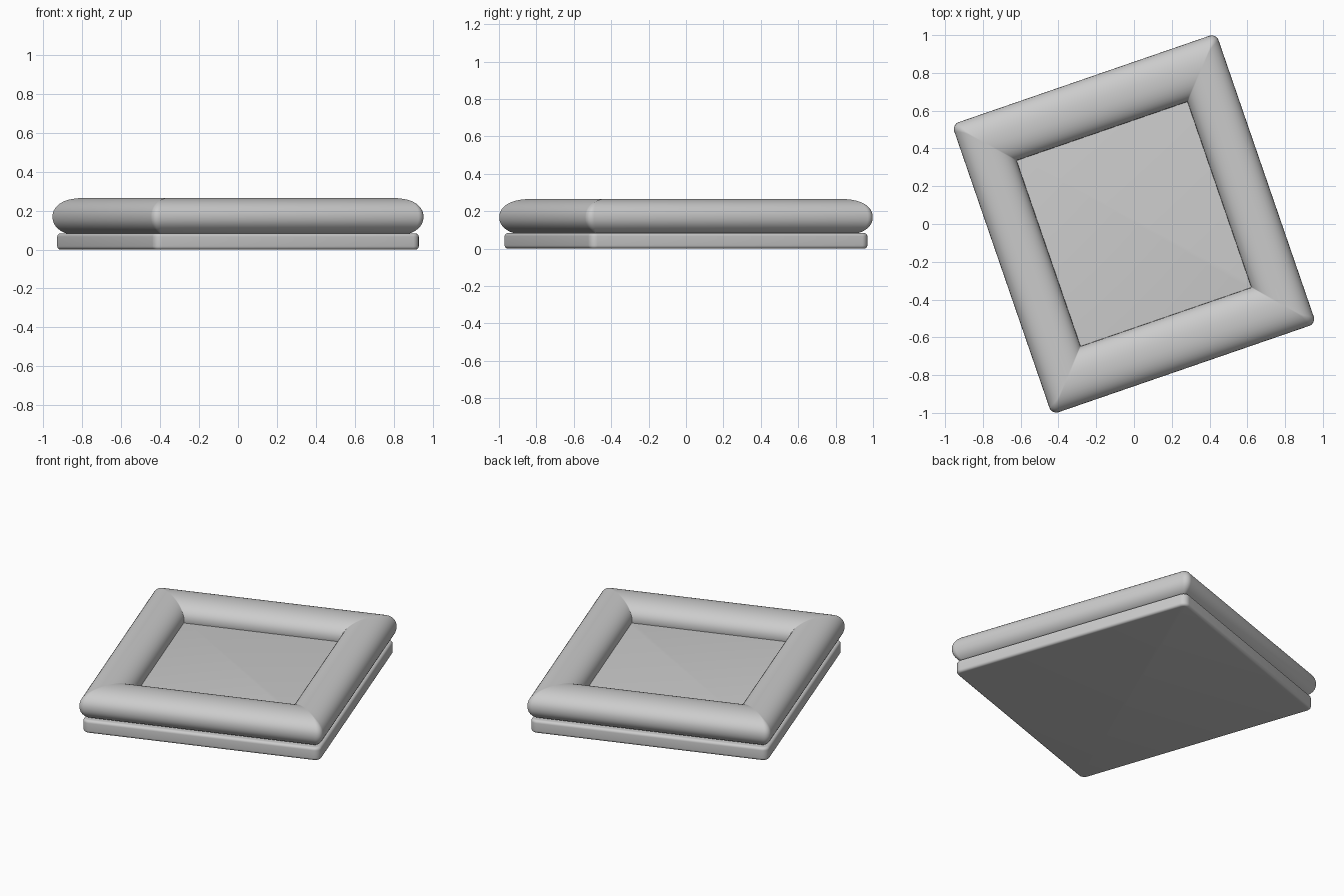
import bpy, bmesh, math

if "Cube" in bpy.data.objects:
    bpy.data.objects.remove(bpy.data.objects["Cube"])

TURN = math.radians(19)


def rounded_rect(hx, hy, r, z, steps=6):
    pts = []
    for i, (sx, sy) in enumerate(((1, 1), (-1, 1), (-1, -1), (1, -1))):
        for k in range(steps + 1):
            a = math.pi / 2 * (i + k / steps)
            pts.append((sx * (hx - r) + r * math.cos(a),
                        sy * (hy - r) + r * math.sin(a), z))
    return pts


def loft(name, layers, closed=False, angle=35):
    """Skin a stack of rounded rectangles (hx, hy, r, z)."""
    bm = bmesh.new()
    rings = [[bm.verts.new(p) for p in rounded_rect(*l)] for l in layers]
    n = len(rings[0])
    for i in range(len(rings) if closed else len(rings) - 1):
        a, b = rings[i], rings[(i + 1) % len(rings)]
        for k in range(n):
            m = (k + 1) % n
            bm.faces.new((a[k], a[m], b[m], b[k]))
    if not closed:
        bm.faces.new(rings[0][::-1])
        bm.faces.new(rings[-1])
    bmesh.ops.recalc_face_normals(bm, faces=bm.faces)
    mesh = bpy.data.meshes.new(name)
    bm.to_mesh(mesh)
    bm.free()
    ob = bpy.data.objects.new(name, mesh)
    bpy.context.collection.objects.link(ob)
    ob.rotation_euler.z = TURN
    bpy.ops.object.select_all(action='DESELECT')
    ob.select_set(True)
    bpy.context.view_layer.objects.active = ob
    bpy.ops.object.shade_smooth_by_angle(angle=math.radians(angle))
    return ob


def slab(name, hx, hy, r, z0, z1, edge, steps=5):
    """Rounded slab with softened top and bottom edges."""
    layers = []
    for zc, start in ((z0 + edge, -90), (z1 - edge, 0)):
        for k in range(steps + 1):
            a = math.radians(start + 90 * k / steps)
            d = edge * (1 - math.cos(a))
            layers.append((hx - d, hy - d, r - d, zc + edge * math.sin(a)))
    return loft(name, layers)


# Base board
slab("base", 0.723, 0.788, 0.04, 0.0, 0.083, 0.017)

# Inner floor cushion
slab("floor_cushion", 0.56, 0.61, 0.05, 0.07, 0.152, 0.02)

# Padded rim: flattened oval section swept round with mitred corners
section = []
for k in range(40):
    a = 2 * math.pi * k / 40
    c, s = math.cos(a), math.sin(a)
    u = math.copysign(abs(c) ** 0.92, c)
    v = math.copysign(abs(s) ** 0.92, s)
    f = (1 - u) / 2
    r = 0.004 + 0.034 * max(0, 1 - f / 0.22)
    section.append((0.74 - 0.262 * f, 0.812 - 0.292 * f, r, 0.168 + 0.097 * v))
loft("padded_rim", section, closed=True)
